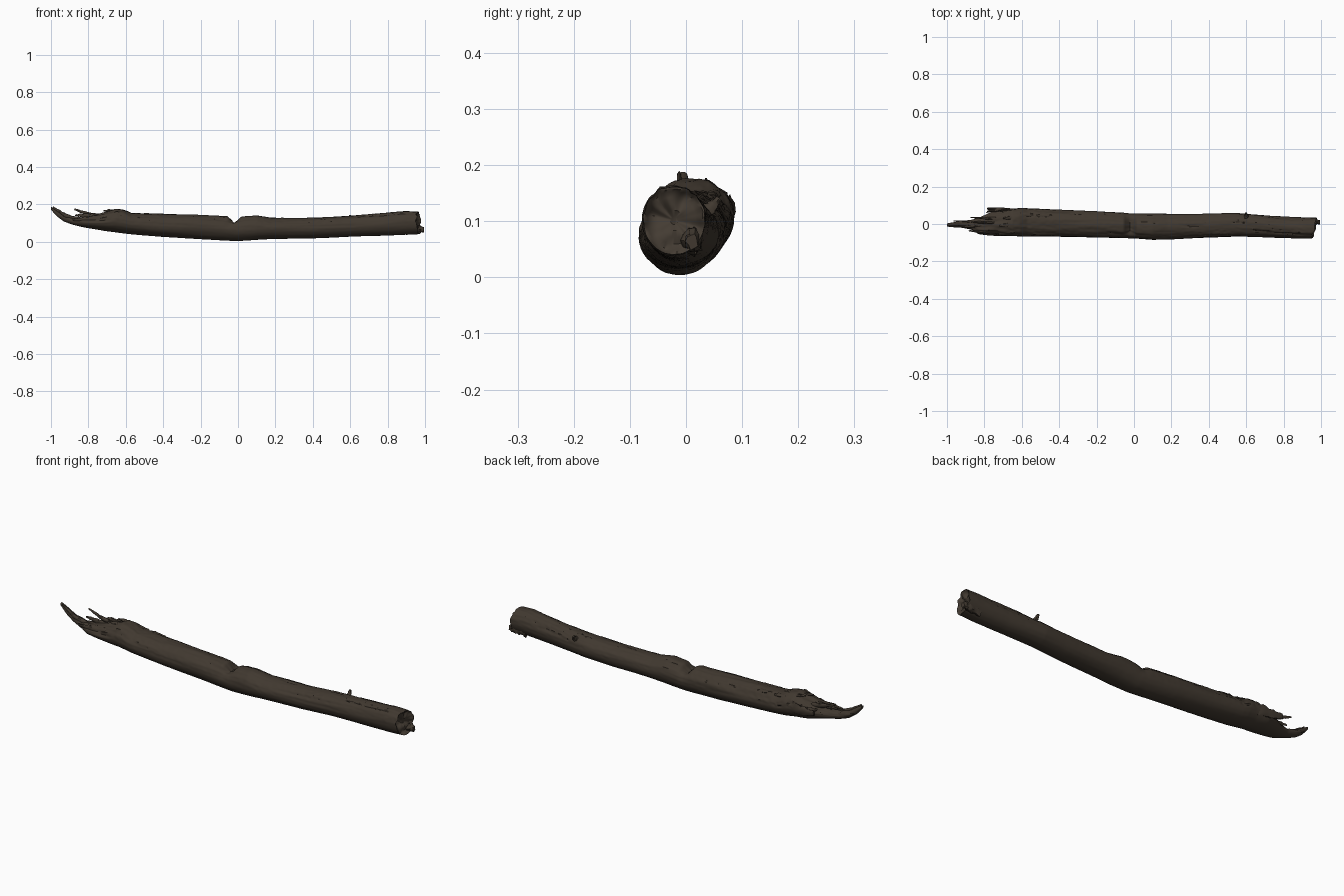
import bpy, bmesh, math
from mathutils import Vector, noise

if "Cube" in bpy.data.objects:
    bpy.data.objects.remove(bpy.data.objects["Cube"], do_unlink=True)


def material(name, colour):
    m = bpy.data.materials.new(name)
    m.use_nodes = True
    m.diffuse_color = (*colour, 1)
    bsdf = m.node_tree.nodes["Principled BSDF"]
    bsdf.inputs["Base Color"].default_value = (*colour, 1)
    bsdf.inputs["Roughness"].default_value = 0.9
    return m


BARK = material("weathered bark", (0.052, 0.040, 0.029))
CRACK = material("dark crack", (0.020, 0.015, 0.011))
WOOD = material("end grain", (0.058, 0.045, 0.033))


def smooth_step(a, b, x):
    t = min(max((x - a) / (b - a), 0), 1)
    return t * t * (3 - 2 * t)


def sample(table, x):
    """Linear lookup of a row in a table keyed by its first column."""
    for lo, hi in zip(table, table[1:]):
        if x <= hi[0]:
            t = max((x - lo[0]) / (hi[0] - lo[0]), 0)
            return [a + (b - a) * t for a, b in zip(lo[1:], hi[1:])]
    return table[-1][1:]


def finish(bm, name, mats, angle=45):
    bmesh.ops.recalc_face_normals(bm, faces=bm.faces)
    mesh = bpy.data.meshes.new(name)
    bm.to_mesh(mesh)
    bm.free()
    ob = bpy.data.objects.new(name, mesh)
    bpy.context.collection.objects.link(ob)
    for m in mats:
        mesh.materials.append(m)
    bpy.ops.object.select_all(action='DESELECT')
    ob.select_set(True)
    bpy.context.view_layer.objects.active = ob
    bpy.ops.object.shade_smooth_by_angle(angle=math.radians(angle))
    return ob


def bridge(bm, a, b):
    n = len(a)
    return [bm.faces.new((a[i], a[(i + 1) % n], b[(i + 1) % n], b[i])) for i in range(n)]


# Outline of the log: x, bottom z, top z
HEIGHTS = [(-1, .172, .188), (-.97, .137, .172), (-.93, .108, .145), (-.88, .09, .128),
           (-.82, .076, .132), (-.76, .066, .142), (-.70, .056, .158), (-.65, .05, .178),
           (-.61, .044, .172), (-.57, .04, .155), (-.4, .026, .149), (-.2, .014, .143),
           (-.06, .006, .136), (0, .004, .13), (.04, .006, .138), (.1, .010, .141), (.18, .015, .127),
           (.4, .018, .13), (.6, .027, .139), (.8, .034, .155), (.9, .038, .164), (.97, .041, .162)]
# Outline of the log: x, right-hand y, left-hand y
WIDTHS = [(-1, -.014, .003), (-.93, -.018, .016), (-.87, -.03, .022), (-.83, -.054, .034),
          (-.78, -.060, .055), (-.72, -.064, .078), (-.6, -.066, .086), (-.4, -.069, .076),
          (-.2, -.071, .069), (0, -.077, .055), (.1, -.085, .055), (.3, -.077, .054),
          (.55, -.066, .059), (.75, -.073, .042), (.9, -.079, .036), (.97, -.076, .034)]

SIDES, STATIONS = 64, 300
X0, X1 = -1.0, 0.965


def log_point(x, ang):
    """Surface point of the log and how deep its crack is there."""
    z0, z1 = sample(HEIGHTS, x)
    y0, y1 = sample(WIDTHS, x)
    c, s = math.cos(ang), math.sin(ang)
    up = smooth_step(-.35, .6, s)
    size = min(z1 - z0, y1 - y0)
    fade = min(size / .1, 1)
    # long bark ridges, coarse lumps and split lines, strongest on top
    lump = noise.noise(Vector((x * 5, c * 1.3, s * 1.3)))
    grain = noise.noise(Vector((x * 6, c * 5, s * 5 + 9)))
    fine = noise.noise(Vector((x * 40, c * 9, s * 9 + 4)))
    line = abs(noise.noise(Vector((x * 3.2 + 7, c * 3.2 + x * 2, s * 3.2))))
    patch = smooth_step(-.1, .25, noise.noise(Vector((x * 4 + 3, c, s))))
    rotten = 1 - smooth_step(-.75, -.25, x)
    crack = max(0, 1 - line / .045) * patch * up
    r = 1 + fade * (.05 * lump * (.3 + .7 * up) + .045 * grain * (.25 + up)
                    + .035 * fine * (.15 + up * (.5 + rotten)) - (.08 + .08 * rotten) * crack)
    # ragged wood at the broken end
    r += .25 * rotten * up * fade * smooth_step(-.6, -.8, x) * noise.noise(Vector((x * 14, c * 3, s * 3)))
    # snapped notch across the top, trailing down the front
    centre = -.02 - .05 * max(0, .8 - s) * (c < 0)
    notch = max(0, 1 - abs(x - centre) / .035)
    r -= notch * (.42 * smooth_step(.45, 1, s) + .07 * smooth_step(-.2, .5, s))
    y = (y0 + y1) / 2 + (y1 - y0) / 2 * r * c
    z = (z0 + z1) / 2 + (z1 - z0) / 2 * r * s
    # skewed and chipped cut at the thick end
    end = smooth_step(.86, X1, x)
    x += end * (.20 * (y + .02) + .012 * noise.noise(Vector((y * 40, z * 40, 2))) - .07 * (z - .1))
    return Vector((x, y, z)), crack


# Main log
bm = bmesh.new()
rings, cracks = [], {}
for i in range(STATIONS):
    x = X0 + (X1 - X0) * i / (STATIONS - 1)
    ring = []
    for j in range(SIDES):
        p, crack = log_point(x, math.tau * j / SIDES)
        v = bm.verts.new(p)
        cracks[v] = crack
        ring.append(v)
    rings.append(ring)
for a, b in zip(rings, rings[1:]):
    for f in bridge(bm, a, b):
        f.material_index = 1 if sum(cracks[v] for v in f.verts) / 4 > .45 else 0
bm.faces.new(rings[0])

# Rough end grain, stepping inward from the rim
rim = rings[-1]
mid = sum((v.co for v in rim), Vector()) / SIDES
previous = rim
for k in (.94, .86, .7, .5, .3, .12):
    ring = []
    for v in rim:
        p = mid.lerp(v.co, k)
        p.x += .012 * noise.noise(p * 45) - .010 * smooth_step(1, .8, k)
        # chipped hollow on the lower front
        p.x -= .02 * max(0, 1 - (Vector((p.y + .045, p.z - .105))).length / .03)
        ring.append(bm.verts.new(p))
    for f in bridge(bm, previous, ring):
        f.material_index = 2
    previous = ring
bm.faces.new(previous).material_index = 2
finish(bm, "log", [BARK, CRACK, WOOD])


def splinter(name, points, sides=8, flat=.6):
    """Tapered, slightly gnarled sliver through points of (x, y, z, radius)."""
    bm = bmesh.new()
    rings = []
    steps = 6 * (len(points) - 1)
    for i in range(steps + 1):
        k, t = divmod(i / 6, 1)
        k = int(k)
        a, b = Vector(points[k]), Vector(points[min(k + 1, len(points) - 1)])
        p = a.lerp(b, t)
        axis = Vector(points[-1][:3]) - Vector(points[0][:3])
        side = axis.cross(Vector((0, 0, 1))).normalized()
        up = side.cross(axis).normalized()
        ring = []
        for j in range(sides):
            ang = math.tau * j / sides
            r = p[3] * (1 + .5 * noise.noise(Vector((i * .6, math.cos(ang) * 2, math.sin(ang) * 2 + p.y * 50))))
            ring.append(bm.verts.new(p.to_3d() + side * (r * flat * math.cos(ang)) + up * (r * math.sin(ang))))
        rings.append(ring)
    for a, b in zip(rings, rings[1:]):
        bridge(bm, a, b)
    bm.faces.new(rings[0])
    bm.faces.new(rings[-1])
    return finish(bm, name, [BARK])


# Splinters and slabs of the broken end
splinter("rear_slab", [(-.62, .068, .115, .028), (-.71, .077, .117, .024), (-.785, .082, .122, .012)], 10, .45)
splinter("rear_slab_tip", [(-.72, .074, .128, .012), (-.78, .068, .135, .008), (-.79, .06, .137, .003)])
splinter("upright_spike", [(-.74, .03, .135, .014), (-.81, .032, .152, .010), (-.875, .036, .174, .004)])
splinter("middle_sliver", [(-.74, .005, .13, .016), (-.82, .008, .14, .011), (-.87, .01, .143, .004)])
splinter("front_sliver", [(-.72, -.04, .12, .02), (-.82, -.042, .118, .014), (-.885, -.036, .118, .004)])
splinter("tongue_prong", [(-.86, .01, .108, .014), (-.92, .014, .126, .009), (-.965, .016, .142, .003)])
splinter("tongue_ridge", [(-.84, -.012, .115, .014), (-.92, -.014, .138, .011), (-.99, -.012, .184, .005)])

# Torn bark flakes on top
for n, (x, y, z) in enumerate([(-.66, .03, .166), (-.6, .045, .15), (-.68, -.01, .162), (-.5, .04, .143)]):
    splinter(f"bark_flake_{n + 1}", [(x + .06, y, z - .008, .008), (x, y + .004, z, .009), (x - .04, y, z + .004, .003)], 7, 1.4)

# Twig stub on the rear side, and a lip on the thick end
splinter("twig_stub", [(.6, .035, .115, .014), (.6, .05, .13, .009), (.598, .059, .141, .005)], 8, .9)
splinter("end_lip", [(.9, .008, .066, .024), (.96, .01, .066, .023), (.994, .012, .064, .013)], 10, .8)
